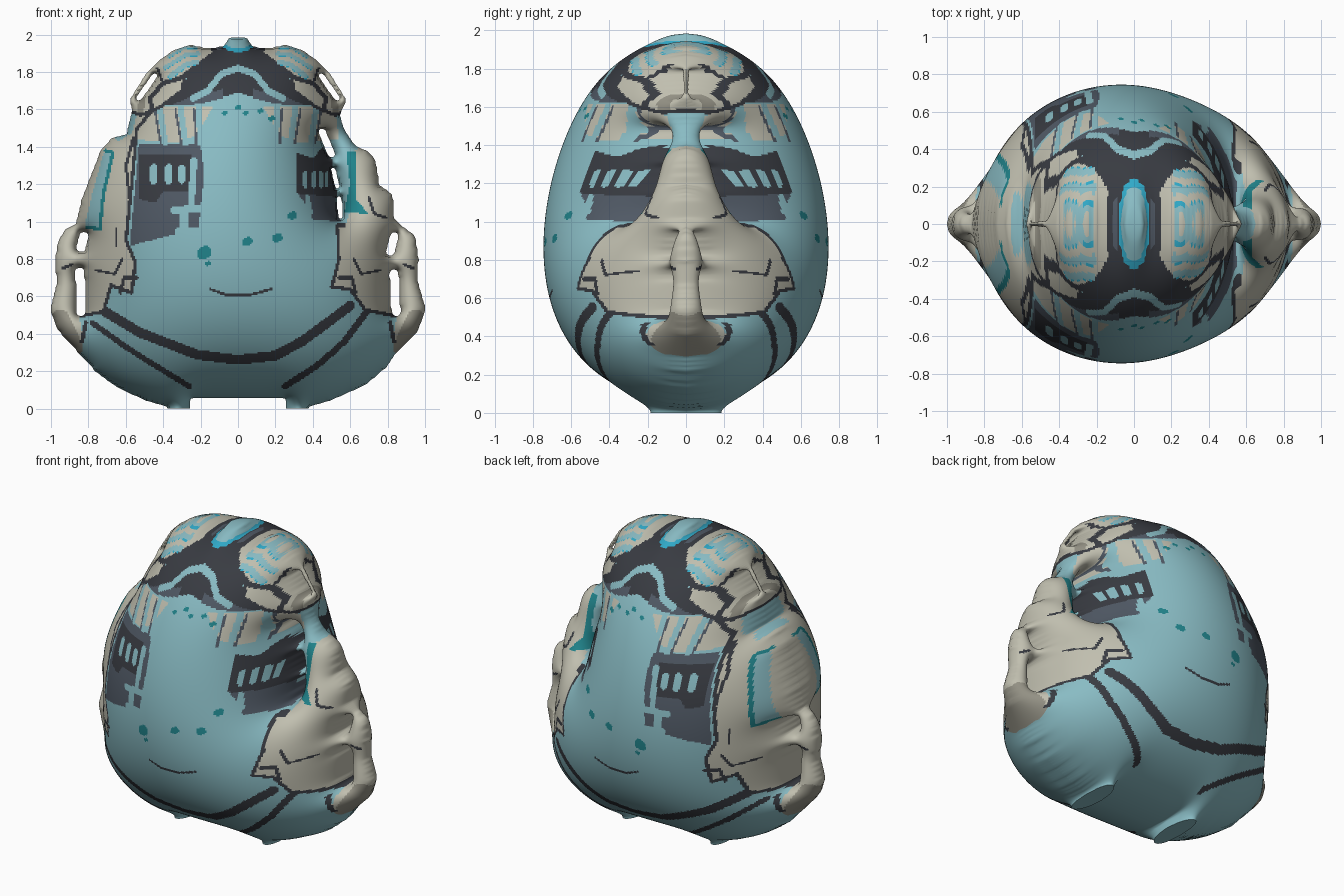
import bpy
import bmesh
import math

if "Cube" in bpy.data.objects:
    bpy.data.objects.remove(bpy.data.objects["Cube"])
STEP = 0.008
COLS, ROWS = 258, 253
MAX_DEPTH = 0.745
COLOURS = {"light_blue": (.25, .5, .55), "stone": (.53, .52, .43), "charcoal": (.04, .044, .054),
           "slate": (.08, .1, .13), "teal": (.015, .23, .26), "bright_cyan": (.03, .4, .58),
           "taupe": (.29, .28, .23)}
NAMES = list(COLOURS)


def make_material(name, rgb):
    material = bpy.data.materials.new(name)
    material.use_nodes = True
    material.diffuse_color = (*rgb, 1)
    material.node_tree.nodes["Principled BSDF"].inputs["Base Color"].default_value = (*rgb, 1)
    return material


def inside(x, z, points):
    """Even-odd test of a point against a closed polygon."""
    result = False
    ax, az = points[-1]
    for bx, bz in points:
        if (az > z) != (bz > z) and x < (bx - ax) * (z - az) / (bz - az) + ax:
            result = not result
        ax, az = bx, bz
    return result


def near(x, z, points, width):
    """True when a point lies within width of a polyline."""
    for (ax, az), (bx, bz) in zip(points, points[1:]):
        dx, dz = bx - ax, bz - az
        t = max(0, min(1, ((x - ax) * dx + (z - az) * dz) / (dx * dx + dz * dz)))
        if math.hypot(x - ax - t * dx, z - az - t * dz) < width:
            return True
    return False


# Silhouette of the body, side handles and feet
left_edge = [(-.25, .05), (-.255, -.02), (-.37, -.02), (-.39, .01), (-.5, .04), (-.65, .11), (-.76, .19),
             (-.87, .31), (-.97, .42), (-1.01, .53), (-.97, .68), (-.985, .78), (-.965, .9), (-.93, .96),
             (-.87, .99), (-.84, 1.12), (-.74, 1.38), (-.68, 1.45), (-.6, 1.47), (-.57, 1.6)]
crown_edge = [(.585, 1.65), (.5, 1.79), (.42, 1.87), (.35, 1.92), (.26, 1.95), (.16, 1.93), (.08, 1.94), (.05, 1.985)]
right_edge = [(.55, 1.57), (.57, 1.5), (.63, 1.41), (.7, 1.38), (.74, 1.33), (.76, 1.2), (.83, 1.15), (.84, 1.02),
              (.88, .98), (.95, .93), (.97, .8), (.96, .7), (1.01, .53), (.96, .4), (.84, .28), (.8, .22),
              (.68, .12), (.5, .04), (.39, .01), (.37, -.02), (.255, -.02), (.25, .05)]
silhouette = left_edge + [(-x, z) for x, z in crown_edge] + crown_edge[::-1] + right_edge
# Slots through the handles, the crown and beside the right arm
slots = [([(-.825, .92), (-.84, .86)], .02), ([(-.845, .73), (-.84, .52)], .02),
         ([(.835, .92), (.815, .84)], .017), ([(.835, .72), (.845, .52)], .02),
         ([(.45, 1.48), (.5, 1.36)], .014), ([(.51, 1.28), (.53, 1.19)], .007), ([(.54, 1.12), (.55, 1.03)], .01),
         ([(.53, 1.66), (.445, 1.78)], .009), ([(-.53, 1.66), (-.445, 1.78)], .009)]
# Painted regions, later ones lie over earlier ones
paint = []


def stripe(colour, points, width, mirror=False):
    paint.append((colour, points, width, mirror))


def patch(colour, points, mirror=False, edge=None):
    stripe(colour, points, 0, mirror)
    if edge:
        stripe(edge, points + points[:1], .009, mirror)


# Lower bands
stripe("charcoal", [(-.73, .53), (-.53, .41), (-.22, .29), (0, .262), (.2, .285), (.34, .36), (.6, .55)], .026)
stripe("charcoal", [(-.78, .46), (-.6, .33), (-.26, .12)], .015)
stripe("charcoal", [(.25, .12), (.42, .23), (.57, .36), (.69, .52)], .017)
# Window blocks
patch("slate", [(-.53, 1.42), (-.2, 1.42), (-.18, 1.25), (-.21, .97), (-.33, .97), (-.34, .93), (-.58, .87)])
patch("charcoal", [(-.53, 1.36), (-.25, 1.36), (-.26, 1.16), (-.4, 1.16), (-.44, 1.1), (-.53, 1.12)])
patch("slate", [(.34, 1.2), (.5, 1.2), (.55, 1), (.4, 1.01), (.37, 1.08), (.31, 1.16)])
patch("charcoal", [(.31, 1.37), (.4, 1.34), (.45, 1.4), (.5, 1.34), (.53, 1.13), (.31, 1.15)])
for x, width in ((-.45, .019), (-.37, .019), (-.3, .017), (.36, .012), (.405, .012), (.443, .011), (.475, .009)):
    middle = 1.255 if x < 0 else 1.225
    stripe("light_blue", [(x, middle - .035), (x, middle + .035)], width)
stripe("light_blue", [(-.235, 1.33), (-.25, 1.08)], .018)
stripe("light_blue", [(-.34, 1.06), (-.2, 1.07)], .02)
stripe("light_blue", [(-.29, 1.06), (-.29, .96)], .022)
stripe("light_blue", [(.37, 1.13), (.385, 1.05)], .013)
# Brow with light rays
patch("stone", [(.13, 1.62), (.4, 1.62), (.52, 1.58), (.54, 1.44), (.3, 1.42), (.22, 1.47), (.17, 1.55)], True)
for top, foot in ((.21, .2), (.31, .28), (.42, .39)):
    stripe("light_blue", [(top, 1.63), (foot, 1.42)], .016, True)
    stripe("slate", [(top + .024, 1.6), (foot + .022, 1.42)], .006, True)
# Left cheek strip
patch("stone", [(-.5, 1.68), (-.44, 1.61), (-.54, 1.5), (-.57, 1.2), (-.6, .9), (-.55, .78), (-.57, .62),
                (-.68, .66), (-.72, .52), (-.82, .5), (-1.1, .5), (-1.1, 1.6)], edge="charcoal")
patch("light_blue", [(-.82, .98), (-.74, .96), (-.72, 1.15), (-.67, 1.37), (-.72, 1.37), (-.78, 1.15)])
stripe("teal", [(-.81, .97), (-.74, .96), (-.72, 1.15), (-.67, 1.37), (-.71, 1.38)], .009)
stripe("light_blue", [(-.64, 1.46), (-.59, 1.49), (-.57, 1.57)], .025)
stripe("charcoal", [(-.56, 1.45), (-.6, 1.3), (-.58, 1.12)], .008)
stripe("charcoal", [(-.65, .96), (-.65, .87)], .006)
# Right cheek and arm
patch("stone", [(.53, .98), (.54, .8), (.5, .65), (.6, .64), (.68, .53), (.82, .5), (.9, .5), (.9, .98)],
      edge="charcoal")
patch("stone", [(.57, .96), (.62, 1.12), (.62, 1.38), (.72, 1.42), (.9, 1.2), (.9, .94)])
patch("teal", [(.57, 1.05), (.7, 1.04), (.63, 1.12), (.63, 1.38), (.58, 1.38), (.6, 1.2)])
stripe("charcoal", [(.7, 1.13), (.73, 1.04), (.79, 1.02)], .007)
# Cheek creases
stripe("charcoal", [(.62, .8), (.66, .72), (.76, .74)], .006, True)
stripe("charcoal", [(.54, .7), (.61, .7), (.63, .62)], .009, True)
# Side handles
patch("stone", [(.83, .38), (.85, .26), (1.05, .3), (1.05, 1), (.85, 1), (.8, .8), (.85, .5)], True)
stripe("taupe", [(.88, .33), (.95, .48)], .05, True)
stripe("charcoal", [(.815, .46), (.835, .36)], .011, True)
stripe("charcoal", [(.89, .77), (.94, .75)], .008, True)
# Crown plates with stripes
patch("stone", [(.13, 1.9), (.15, 2.1), (.8, 2.1), (.8, 1.66), (.52, 1.57), (.42, 1.61), (.3, 1.7), (.28, 1.79),
                (.2, 1.85)], True, "charcoal")
stripe("charcoal", [(.19, 1.85), (.3, 1.77), (.4, 1.74), (.47, 1.66), (.46, 1.61)], .012, True)
stripe("charcoal", [(.4, 1.74), (.43, 1.82)], .007, True)
stripe("taupe", [(.51, 1.65), (.52, 1.6)], .018, True)
for line, width in (([(.22, 1.85), (.28, 1.835), (.36, 1.775)], .013),
                    ([(.21, 1.895), (.28, 1.888), (.39, 1.82)], .01), ([(.22, 1.93), (.29, 1.926), (.37, 1.878)], .007)):
    stripe("bright_cyan", line, width, True)
    stripe("light_blue", [(x, z + .004) for x, z in line], width, True)
# Dark crown band, arch and top cap
patch("charcoal", [(0, 2.1), (.1, 2.1), (.12, 1.9), (.2, 1.85), (.27, 1.78), (.29, 1.71), (.4, 1.63), (.37, 1.62),
                   (.26, 1.655), (.18, 1.64), (0, 1.69)], True)
patch("slate", [(.08, 1.71), (.15, 1.69), (.25, 1.67), (.36, 1.62), (.2, 1.63), (.08, 1.66)], True)
stripe("light_blue", [(0, 1.82), (.09, 1.79), (.16, 1.7), (.24, 1.66)], .017, True)
stripe("slate", [(.105, 2), (.1, 1.93)], .014, True)
patch("light_blue", [(0, 2.1), (.08, 2.1), (.075, 1.94), (.04, 1.92), (0, 1.92)], True)
stripe("bright_cyan", [(.075, 1.94), (.04, 1.92), (0, 1.915)], .01, True)
# Teal spots and the smile
for x, z, size in ((.05, .89, .022), (.21, .91, .022), (-.18, .83, .032), (.29, 1.03, .02), (-.16, .775, .012),
                   (-.07, 1.58, .012), (0, 1.61, .013), (.04, 1.58, .012), (.12, 1.59, .012), (.18, 1.55, .014)):
    stripe("teal", [(x - size / 4, z), (x + size / 4, z + size / 4)], size)
stripe("charcoal", [(-.15, .64), (-.06, .607), (.06, .607), (.18, .64)], .007)


def with_bounds(rule):
    """Add a bounding box so that most rules can be skipped quickly."""
    xs, zs = zip(*rule[1])
    return rule + ((min(xs) - rule[2], max(xs) + rule[2], min(zs) - rule[2], max(zs) + rule[2]),)


rules = [with_bounds(rule) for rule in reversed(paint)]


def colour_index(x, z):
    for colour, points, width, mirror, (x_low, x_high, z_low, z_high) in rules:
        u = abs(x) if mirror else x
        if x_low <= u <= x_high and z_low <= z <= z_high:
            if near(u, z, points, width) if width else inside(u, z, points):
                return NAMES.index(colour)
    return 0


# Grid of nodes within the silhouette; the first row is padding under the feet
position = {n: ((n % COLS - COLS // 2) * STEP, (n // COLS - 1) * STEP) for n in range(COLS, COLS * ROWS)}
solid = {n for n, (x, z) in position.items()
         if inside(x, z, silhouette) and not any(near(x, z, path, width) for path, width in slots)}
around = (-1, 1, COLS, -COLS, COLS - 1, COLS + 1, -COLS - 1, 1 - COLS)
soles = [n for n in solid if n < 2 * COLS and all(n + d in solid for d in (-1, 1, COLS))]
free_set = set(soles) | {n for n in solid if all(n + d in solid for d in around)}
free = sorted(free_set)
rim = solid - free_set
# Inflate: relax a puffed sheet that is pinned along the rim and open at the soles
puff = [0.0] * (COLS * (ROWS + 1))
for sweep in range(250):
    for n in soles:
        puff[n - COLS] = puff[n + COLS]
    for n in free:
        mean = (puff[n - 1] + puff[n + 1] + puff[n - COLS] + puff[n + COLS] + STEP * STEP) / 4
        puff[n] += 1.96 * (mean - puff[n])
scale = MAX_DEPTH / math.sqrt(max(puff))
# Smooth the stepped rim
for sweep in range(3):
    moved = {}
    for n in rim:
        close = [position[n + d] for d in around[:4] if n + d in rim]
        if len(close) == 2 and n >= 2 * COLS:
            moved[n] = tuple((position[n][k] * 2 + close[0][k] + close[1][k]) / 4 for k in (0, 1))
    position.update(moved)
# Front and back skins share their rim vertices
bm = bmesh.new()
vertices = {}


def vertex(node, side):
    key = (node, side if node in free_set else 0)
    if key not in vertices:
        x, z = position[node]
        vertices[key] = bm.verts.new((x, key[1] * scale * math.sqrt(max(puff[node], 0)), z))
    return vertices[key]


for node in sorted(solid):
    corners = (node, node + 1, node + COLS + 1, node + COLS)
    if all(c in solid for c in corners) and any(c in free_set for c in corners):
        colour = colour_index(*(sum(position[c][k] for c in corners) / 4 for k in (0, 1)))
        for side in (-1, 1):
            bm.faces.new([vertex(c, side) for c in corners[::-side]]).material_index = colour
# Flat soles
bmesh.ops.holes_fill(bm, edges=[e for e in bm.edges if e.is_boundary], sides=0)
bmesh.ops.recalc_face_normals(bm, faces=bm.faces)
mesh = bpy.data.meshes.new("inflated_body")
bm.to_mesh(mesh)
bm.free()
for name, rgb in COLOURS.items():
    mesh.materials.append(make_material(name, rgb))
body = bpy.data.objects.new("inflated_body", mesh)
bpy.context.collection.objects.link(body)
bpy.context.view_layer.objects.active = body
body.select_set(True)
bpy.ops.object.shade_smooth_by_angle(angle=math.radians(60))
